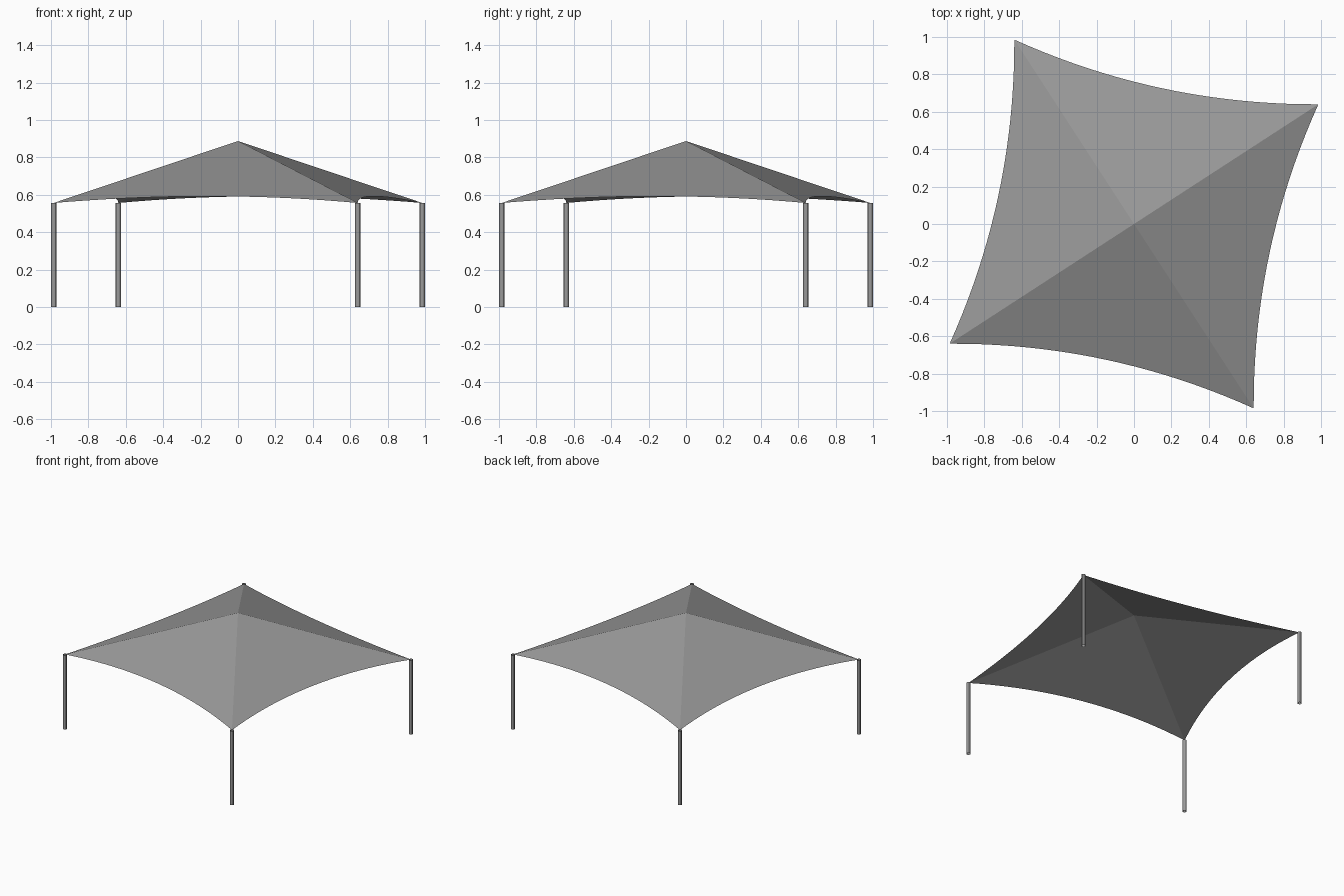
import bpy, bmesh
from mathutils import Vector

if "Cube" in bpy.data.objects:
    bpy.data.objects.remove(bpy.data.objects["Cube"])

CORNER = Vector((0.9855, 0.64))
EAVE_Z, APEX_Z = 0.556, 0.887
SAG, STEPS = 0.09, 20
POLE_R = 0.0145

grey = bpy.data.materials.new("dark_grey")
grey.diffuse_color = (0.32, 0.32, 0.32, 1)
grey.use_nodes = True
grey.node_tree.nodes["Principled BSDF"].inputs["Base Color"].default_value = grey.diffuse_color


def quarter_turn(v, k):
    for _ in range(k % 4):
        v = Vector((-v.y, v.x))
    return v


corners = [quarter_turn(CORNER, k) for k in range(4)]

# Canopy: four flat panels meeting at the peak, each with a scalloped outer edge
bm = bmesh.new()
apex = bm.verts.new((0, 0, APEX_Z))
rim = []
for k in range(4):
    a, b = corners[k], corners[(k + 1) % 4]
    mid = (a + b) / 2
    for i in range(STEPS):
        t = i / STEPS
        s = 4 * SAG * t * (1 - t)
        p = a.lerp(b, t) - mid.normalized() * s
        z = EAVE_Z + (APEX_Z - EAVE_Z) * s / mid.length
        rim.append(bm.verts.new((p.x, p.y, z)))
for i, v in enumerate(rim):
    bm.faces.new((apex, v, rim[(i + 1) % len(rim)]))
mesh = bpy.data.meshes.new("canopy")
bm.to_mesh(mesh)
bm.free()
mesh.materials.append(grey)
bpy.context.collection.objects.link(bpy.data.objects.new("canopy", mesh))

# Poles: one open round tube under each corner
names = ("back_right_pole", "back_left_pole", "front_left_pole", "front_right_pole")
for name, c in zip(names, corners):
    bpy.ops.mesh.primitive_cylinder_add(vertices=12, radius=POLE_R, depth=EAVE_Z,
                                        end_fill_type='NOTHING',
                                        location=(c.x, c.y, EAVE_Z / 2))
    pole = bpy.context.object
    pole.name = name
    pole.data.materials.append(grey)
    bpy.ops.object.shade_smooth_by_angle()
